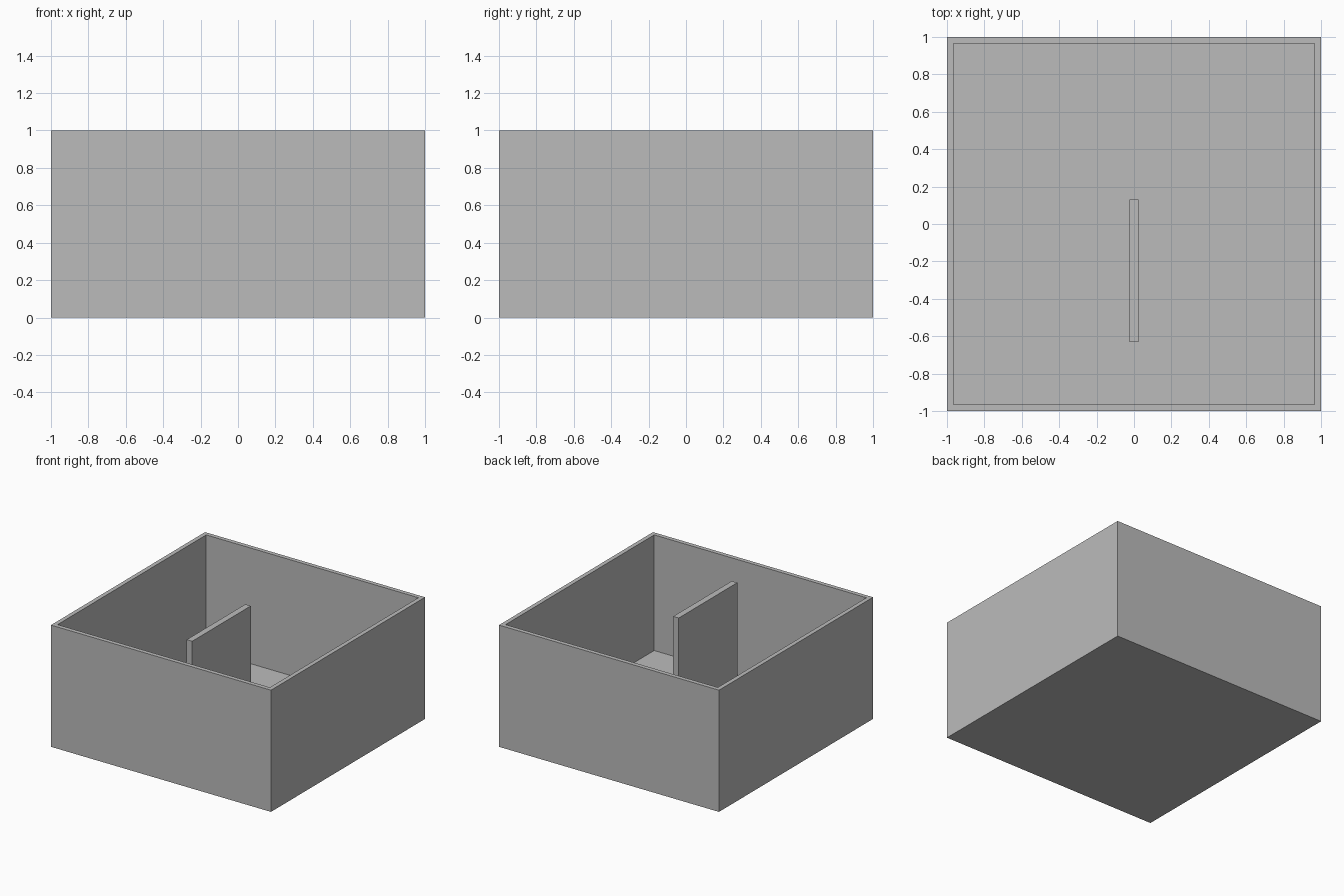
import bpy
import bmesh
from mathutils import Matrix, Vector

default_cube = bpy.data.objects.get("Cube")
if default_cube:
    bpy.data.objects.remove(default_cube, do_unlink=True)

WALL = 0.05  # thickness of walls, floor and partition

grey = bpy.data.materials.new("plain_grey")
grey.use_nodes = True
colour = (0.5, 0.5, 0.5, 1)
grey.diffuse_color = colour
grey.node_tree.nodes["Principled BSDF"].inputs["Base Color"].default_value = colour


def add_box(bm, low, high):
    low, high = Vector(low), Vector(high)
    matrix = Matrix.Translation((low + high) / 2) @ Matrix.Diagonal((*(high - low), 1))
    return bmesh.ops.create_cube(bm, size=1, matrix=matrix)["verts"]


def finish(bm, name):
    mesh = bpy.data.meshes.new(name)
    bm.to_mesh(mesh)
    bm.free()
    mesh.materials.append(grey)
    obj = bpy.data.objects.new(name, mesh)
    bpy.context.collection.objects.link(obj)
    return obj


# Open box: inset the top face for the rim, then push it down to the floor
bm = bmesh.new()
add_box(bm, (-1, -1, 0), (1, 1, 1))
top = max(bm.faces, key=lambda f: f.calc_center_median().z)
bmesh.ops.inset_region(bm, faces=[top], thickness=WALL)
well = bmesh.ops.extrude_face_region(bm, geom=[top])["geom"]
bmesh.ops.delete(bm, geom=[top], context="FACES_ONLY")
for v in well:
    if isinstance(v, bmesh.types.BMVert):
        v.co.z = WALL
bmesh.ops.recalc_face_normals(bm, faces=bm.faces)
finish(bm, "open_box")

# Partition: upright panel standing on the floor, level with the rim
bm = bmesh.new()
add_box(bm, (-WALL / 2, -0.63, WALL), (WALL / 2, 0.13, 1))
finish(bm, "partition")
